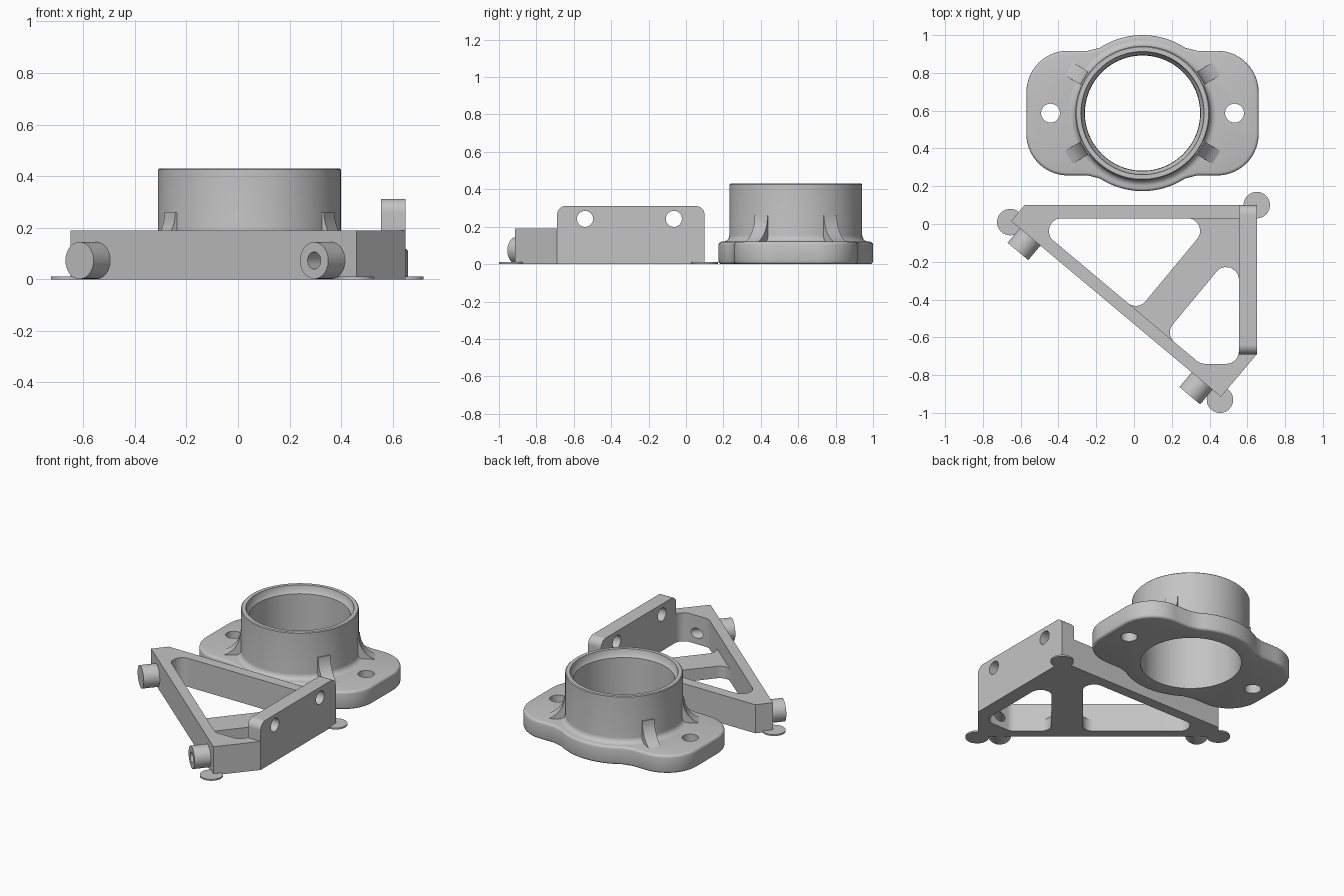
import bpy, bmesh
from math import cos, sin, pi, radians, tan
from mathutils import Vector, Matrix

cube = bpy.data.objects.get("Cube")
if cube:
    bpy.data.objects.remove(cube, do_unlink=True)

grey = bpy.data.materials.new("light_grey")
grey.use_nodes = True
grey.diffuse_color = (0.55, 0.55, 0.55, 1)
grey.node_tree.nodes["Principled BSDF"].inputs["Base Color"].default_value = (0.55, 0.55, 0.55, 1)


def make(name, bm):
    bmesh.ops.recalc_face_normals(bm, faces=bm.faces)
    mesh = bpy.data.meshes.new(name)
    bm.to_mesh(mesh)
    bm.free()
    mesh.materials.append(grey)
    ob = bpy.data.objects.new(name, mesh)
    bpy.context.collection.objects.link(ob)
    return ob


def prism(name, outline, low, high, matrix=Matrix()):
    """Extrude a flat outline from low to high, then place it."""
    bm = bmesh.new()
    base = bm.faces.new([bm.verts.new((x, y, low)) for x, y in outline])
    new = bmesh.ops.extrude_face_region(bm, geom=[base])["geom"]
    bmesh.ops.translate(bm, vec=(0, 0, high - low),
                        verts=[g for g in new if isinstance(g, bmesh.types.BMVert)])
    bm.transform(matrix)
    return make(name, bm)


def arc(cx, cy, r, start, end, steps):
    angles = [radians(start + (end - start) * i / steps) for i in range(steps + 1)]
    return [(cx + r * cos(a), cy + r * sin(a)) for a in angles]


def circle(r, cx=0, cy=0, steps=48):
    return arc(cx, cy, r, 0, 360, steps)[:-1]


def rounded(corners, steps=10):
    """Polygon with fillets; each corner is (x, y, radius)."""
    result = []
    for i, (x, y, r) in enumerate(corners):
        p = Vector((x, y))
        a = (Vector(corners[i - 1][:2]) - p).normalized()
        b = (Vector(corners[(i + 1) % len(corners)][:2]) - p).normalized()
        if r == 0:
            result.append((x, y))
            continue
        half = a.angle(b) / 2
        centre = p + (a + b).normalized() * (r / sin(half))
        u = p + a * (r / tan(half)) - centre
        v = p + b * (r / tan(half)) - centre
        for k in range(steps + 1):
            t = k / steps
            q = centre + (u * (1 - t) + v * t).normalized() * r
            result.append((q.x, q.y))
    return result


def apply(ob, mod):
    bpy.context.view_layer.objects.active = ob
    bpy.ops.object.modifier_apply(modifier=mod.name)


def cut(ob, *cutters):
    for c in cutters:
        mod = ob.modifiers.new("cut", "BOOLEAN")
        mod.operation, mod.solver, mod.object = "DIFFERENCE", "EXACT", c
        apply(ob, mod)
        bpy.data.objects.remove(c, do_unlink=True)


def smooth(ob):
    bpy.ops.object.select_all(action="DESELECT")
    ob.select_set(True)
    bpy.context.view_layer.objects.active = ob
    bpy.ops.object.shade_smooth_by_angle(angle=radians(32))


# Flange plate: rounded ends with a round middle, softened rims, bolt holes
place = Matrix.Translation((0.045, 0.587, 0))
quarter = arc(0.395, 0.11, 0.22, 0, 90, 14) + [(0.29, 0.33)] + arc(0, 0, 0.413, 57, 90, 10)
top_half = quarter + [(-x, y) for x, y in reversed(quarter[:-1])]
outline = top_half + [(x, -y) for x, y in reversed(top_half)]
flange = prism("flange_plate", outline, 0, 0.12, place)
bevel = flange.modifiers.new("rim", "BEVEL")
bevel.width, bevel.segments, bevel.angle_limit = 0.016, 3, radians(50)
apply(flange, bevel)
cut(flange, prism("bore", circle(0.33, steps=96), -1, 1, place),
    *[prism("bolt", circle(0.05, x), -1, 1, place) for x in (-0.487, 0.487)])
smooth(flange)

# Collar tube: turned profile with a fillet at its foot and a flared mouth
profile = [(0.33, 0), (0.33, 0.11), (0.392, 0.12)]
profile += arc(0.39, 0.155, 0.035, 270, 180, 6)
profile += [(0.355, 0.425), (0.35, 0.43), (0.326, 0.43), (0.32, 0.395), (0.307, 0.38), (0.305, 0)]
bm = bmesh.new()
ring = [bm.verts.new((r, 0, z)) for r, z in profile]
edges = [bm.edges.new((v, ring[i - 1])) for i, v in enumerate(ring)]
bmesh.ops.spin(bm, geom=ring + edges, axis=(0, 0, 1), cent=(0, 0, 0), angle=2 * pi, steps=96)
bmesh.ops.remove_doubles(bm, verts=bm.verts, dist=0.0005)
bm.transform(place)
smooth(make("collar_tube", bm))

# Four concave ribs bracing the collar
rib = [(0.34, 0.1), (0.46, 0.1), (0.455, 0.12)] + arc(0.51, 0.26, 0.15, 246, 180, 8)[1:] + [(0.34, 0.26)]
stand = Matrix.Rotation(pi / 2, 4, "X")
for i, angle in enumerate((31, 149, 211, 329)):
    turn = Matrix.Rotation(radians(angle), 4, "Z")
    smooth(prism(f"collar_rib_{i + 1}", rib, -0.04, 0.04, place @ turn @ stand))

# Triangular bracket frame with two openings and a lowered web
body = prism("bracket_frame", [(-0.65, 0.015), (0.46, -0.915), (0.65, -0.69),
                               (0.65, 0.1), (-0.58, 0.1)], 0, 0.19)
R = 0.066
opening_a = rounded([(-0.567, 0.03, R), (0.018, -0.461, R), (0.425, 0.03, R)])
opening_b = rounded([(0.163, -0.583, R), (0.351, -0.74, R), (0.555, -0.74, R), (0.555, -0.11, R)])
pocket = rounded([(-0.567, 0.03, R), (0.351, -0.74, R), (0.555, -0.74, R), (0.555, 0.03, 0)])
cut(body, prism("a", opening_a, -1, 1), prism("b", opening_b, -1, 1),
    prism("pocket", pocket, 0.08, 1))

# Screw bosses on the long side, drilled through the frame
along = Vector((0.766, -0.643, 0))
out = Vector((-0.643, -0.766, 0))
for name, s, depth in (("right", 0.13, 0.3), ("left", 1.318, 0.2)):
    origin = Vector((-0.65, 0.015, 0.073)) + along * s
    frame = Matrix.Translation(origin) @ out.to_track_quat("Z", "Y").to_matrix().to_4x4()
    boss = prism(f"{name}_screw_boss", circle(0.0715), -0.005, 0.1, frame)
    cut(boss, prism("drill", circle(0.033), -0.5, 0.5, frame))
    cut(body, prism("drill", circle(0.033), -depth, 0.5, frame))
    smooth(boss)
smooth(body)

# Raised mounting wall: outline in y and z, with two holes
side = Matrix(((0, 0, 1, 0), (1, 0, 0, 0), (0, 1, 0, 0), (0, 0, 0, 1)))
wall = prism("mounting_wall", rounded([(-0.69, 0.19, 0), (0.1, 0.19, 0),
                                       (0.1, 0.312, 0.05), (-0.69, 0.312, 0.05)]), 0.555, 0.65, side)
cut(wall, *[prism("hole", circle(0.043, y, 0.242), 0, 1, side) for y in (-0.54, -0.065)])
smooth(wall)

# Thin round pads under the three corners
for i, (x, y) in enumerate(((-0.655, 0.01), (0.65, 0.1), (0.455, -0.93))):
    smooth(prism(f"corner_pad_{i + 1}", circle(0.07, x, y), 0, 0.01))
